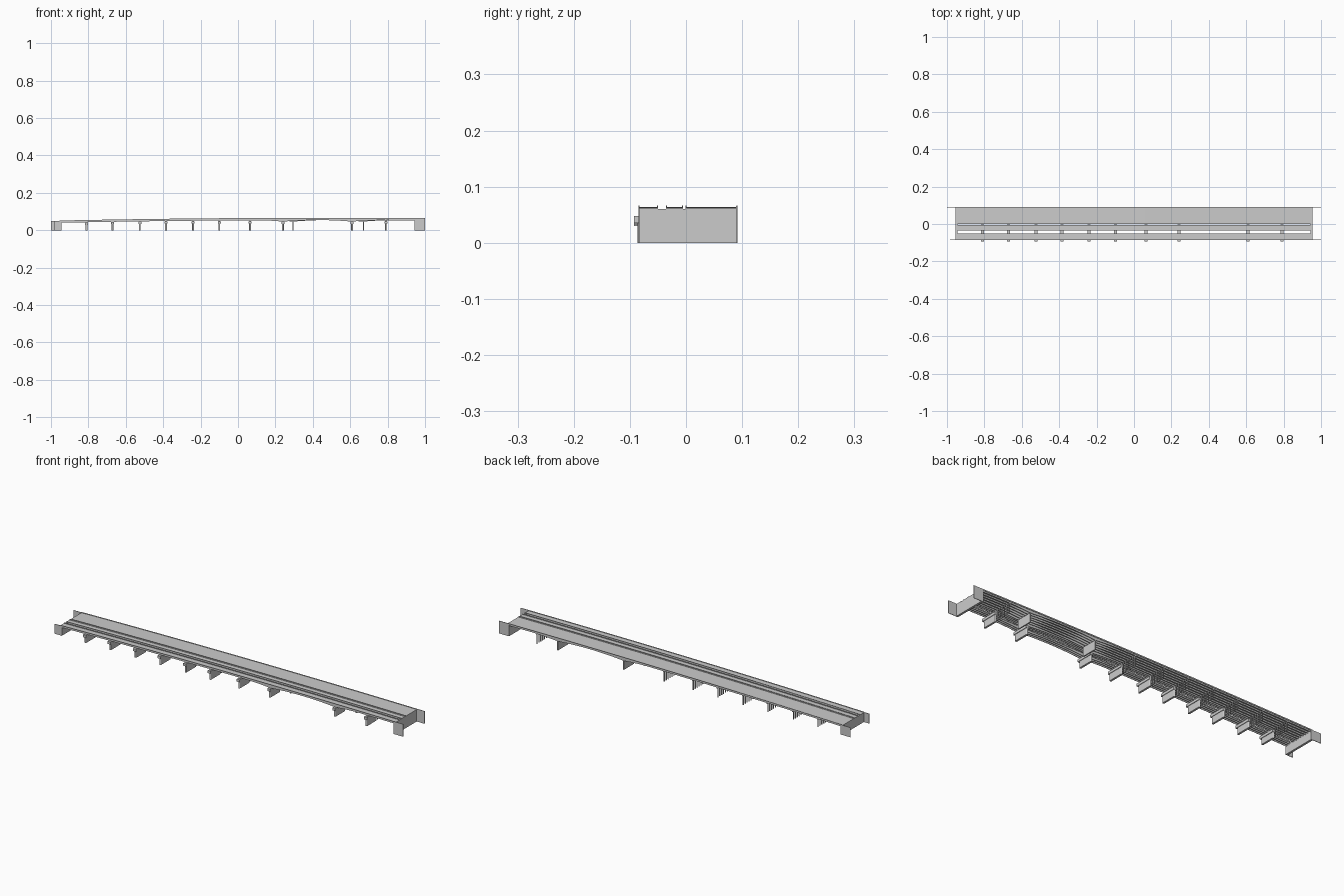
import bpy, math

if "Cube" in bpy.data.objects:
    bpy.data.objects.remove(bpy.data.objects["Cube"])

def top(x):
    """Road surface height along the bridge."""
    return 0.0635 - 0.0074 * (x - 0.45) ** 2

def haunch(x, a, b):
    """Extra girder depth over the two main piers, arched between them."""
    mid, half = (a + b) / 2, (b - a) / 2
    if a <= x <= b:
        return 0.008 * abs((x - mid) / half) ** 2
    d = a - x if x < a else x - b
    return 0.008 * max(0, 1 - d / 0.16) ** 2

def mesh(name, verts, faces):
    me = bpy.data.meshes.new(name)
    me.from_pydata(verts, [], faces)
    me.update()
    ob = bpy.data.objects.new(name, me)
    bpy.context.collection.objects.link(ob)
    return ob

def box(name, x0, x1, y0, y1, z0, z1):
    v = [(x, y, z) for x in (x0, x1) for y in (y0, y1) for z in (z0, z1)]
    f = [(0, 1, 3, 2), (4, 6, 7, 5), (0, 4, 5, 1), (2, 3, 7, 6), (0, 2, 6, 4), (1, 5, 7, 3)]
    return mesh(name, v, f)

def strip(name, y0, y1, zlow, zhigh, x0=-0.955, x1=0.955, n=64):
    """Beam swept along the curved road profile."""
    v, f = [], []
    for i in range(n + 1):
        x = x0 + (x1 - x0) * i / n
        v += [(x, y0, zlow(x)), (x, y1, zlow(x)), (x, y1, zhigh(x)), (x, y0, zhigh(x))]
    for i in range(n):
        a, b = i * 4, i * 4 + 4
        for k in range(4):
            j = (k + 1) % 4
            f.append((a + k, b + k, b + j, a + j))
    f += [(0, 1, 2, 3), (n * 4 + 3, n * 4 + 2, n * 4 + 1, n * 4)]
    return mesh(name, v, f)

# Three parallel decks: name, y range, girder count, main span piers
decks = [("path", -0.085, -0.050, 3, (0.24, 0.61)),
         ("middle", -0.036, -0.005, 3, (0.24, 0.61)),
         ("road", -0.001, 0.092, 6, (0.295, 0.67))]
for name, y0, y1, count, span in decks:
    strip(name + "_deck", y0, y1, lambda x: top(x) - 0.002, top)
    # Edge parapets
    for side, y in (("front", y0), ("back", y1 - 0.002)):
        strip(f"{name}_{side}_parapet", y, y + 0.002, lambda x: top(x) - 0.003,
              lambda x: top(x) + 0.003)
    # Haunched girders
    inset = 0.005
    for i in range(count):
        y = y0 + inset + (y1 - y0 - 2 * inset) * i / (count - 1)
        strip(f"{name}_girder_{i}", y - 0.0012, y + 0.0012,
              lambda x: top(x) - 0.009 - haunch(x, *span), lambda x: top(x) - 0.001)

def pier_top(x, span):
    return min(0.048, top(x) - 0.009 - haunch(x, *span))

def wall_pier(name, x, y0, y1, z, overhang):
    """Wall with rounded nose and a wider cap beam."""
    r, n = 0.005, 6
    ring = [(x + r * math.cos(math.pi * (1 + i / n)), y0 + overhang + r + r * math.sin(math.pi * (1 + i / n)))
            for i in range(n + 1)]
    ring += [(x + r * math.cos(math.pi * i / n), y1 - r + r * math.sin(math.pi * i / n))
             for i in range(n + 1)]
    m = len(ring)
    v = [(a, b, 0) for a, b in ring] + [(a, b, z - 0.006) for a, b in ring]
    f = [tuple(range(m))[::-1], tuple(range(m, 2 * m))]
    f += [(i, (i + 1) % m, m + (i + 1) % m, m + i) for i in range(m)]
    mesh(name + "_wall", v, f)
    box(name + "_cap", x - 0.008, x + 0.008, y0, y1, z - 0.013, z)

front_x = [-0.81, -0.67, -0.525, -0.385, -0.24, -0.10, 0.065, 0.24, 0.61, 0.79]
for i, x in enumerate(front_x):
    z = pier_top(x, decks[0][4])
    wall_pier(f"front_pier_{i}", x, -0.0925, -0.004, z, 0.006)
    # Bearings under the front girders
    for name, y0, y1, count, span in decks[:2]:
        for y in (y0 + 0.005, y1 - 0.005):
            box(f"{name}_bearing_{i}", x - 0.004, x + 0.004, y - 0.002, y + 0.002,
                z - 0.001, top(x) - 0.008 - haunch(x, *span))
    # Slender column bents under the road deck, outside the main span
    if x not in (0.24, 0.61):
        zr = top(x) - 0.009 - haunch(x, *decks[2][4])
        box(f"road_bent_cap_{i}", x - 0.003, x + 0.003, 0.002, 0.089, zr - 0.004, zr)
        for k in range(6):
            y = 0.006 + 0.0155 * k
            box(f"road_column_{i}_{k}", x - 0.002, x + 0.002, y - 0.002, y + 0.002, 0, zr - 0.003)

# Solid piers for the road deck's main span
for i, x in enumerate(decks[2][4]):
    z = pier_top(x, decks[2][4])
    box(f"road_main_pier_{i}", x - 0.003, x + 0.003, 0.004, 0.088, 0, z)

# Abutments and wing walls at both ends
for name, s, h in (("left", -1, 0.050), ("right", 1, 0.0645)):
    xs = sorted((s * 0.944, s * 0.955))
    box(name + "_abutment", *xs, -0.085, 0.092, 0, top(s * 0.95) - 0.001)
    for side, y in (("front", -0.085), ("back", 0.0895)):
        end = 0.985 if (s < 0 and side == "front") else 1.0
        xs = sorted((s * 0.944, s * end))
        box(f"{name}_{side}_wing", *xs, y, y + 0.0025, 0, h)
